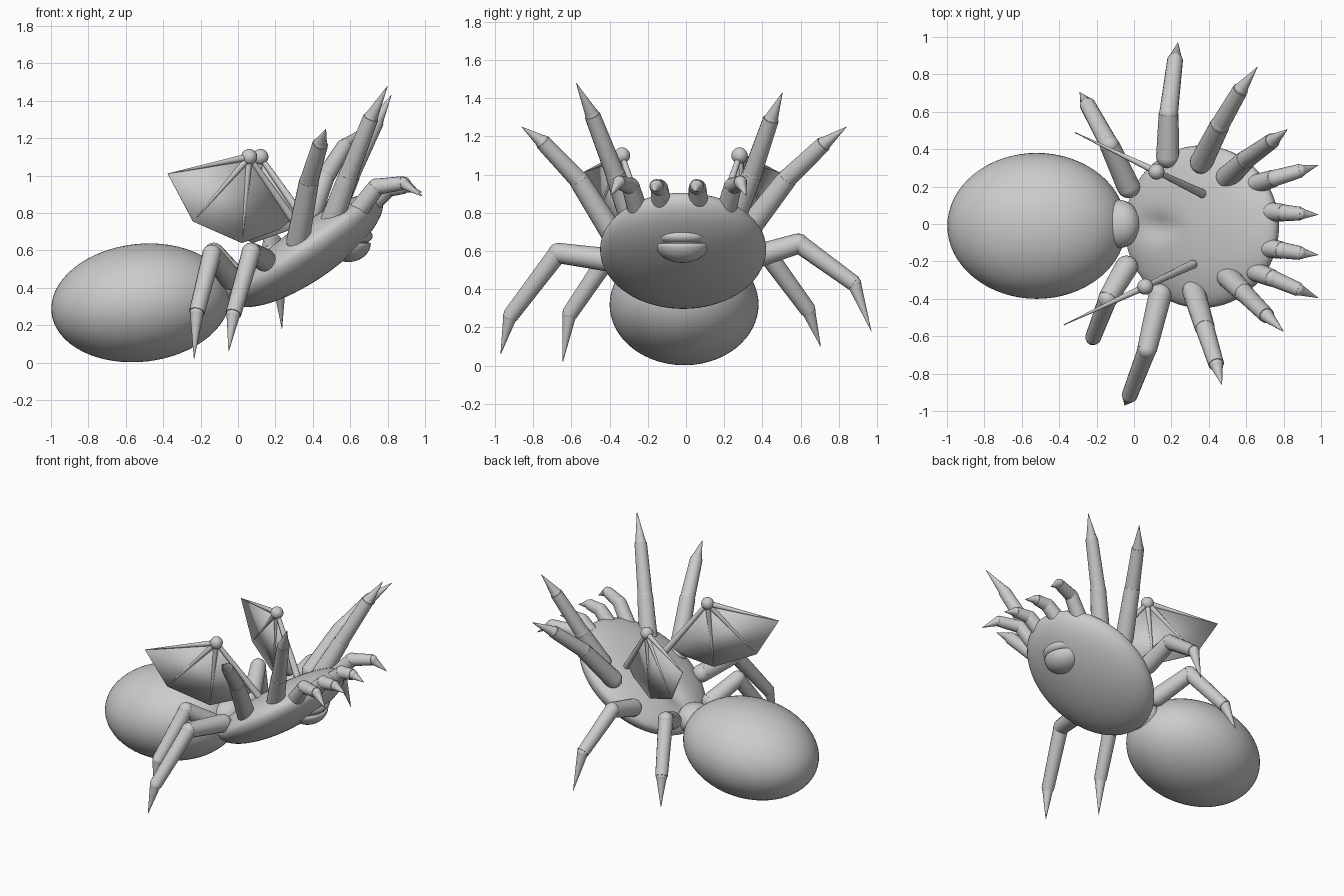
import bpy, bmesh, math
from mathutils import Vector, Matrix

if "Cube" in bpy.data.objects:
    bpy.data.objects.remove(bpy.data.objects["Cube"])

grey = bpy.data.materials.new("plain grey")
grey.diffuse_color = (0.6, 0.6, 0.6, 1)
grey.use_nodes = True
grey.node_tree.nodes["Principled BSDF"].inputs["Base Color"].default_value = grey.diffuse_color


def finish(name, bm, angle=40):
    bmesh.ops.recalc_face_normals(bm, faces=bm.faces)
    me = bpy.data.meshes.new(name)
    bm.to_mesh(me)
    bm.free()
    me.materials.append(grey)
    ob = bpy.data.objects.new(name, me)
    bpy.context.collection.objects.link(ob)
    bpy.ops.object.select_all(action='DESELECT')
    ob.select_set(True)
    bpy.context.view_layer.objects.active = ob
    bpy.ops.object.shade_smooth_by_angle(angle=math.radians(angle))
    return ob


def ball(bm, centre, radii, tilt=0.0, seg=24):
    """Ellipsoid whose +x end is raised by the tilt in degrees."""
    m = (Matrix.Translation(centre) @ Matrix.Rotation(math.radians(-tilt), 4, 'Y')
         @ Matrix.Diagonal((*radii, 1)))
    return bmesh.ops.create_uvsphere(bm, u_segments=seg, v_segments=seg // 2,
                                     radius=1, matrix=m)['verts']


def rod(bm, a, b, r1, r2, seg=16):
    """Tapered rod from a to b."""
    a, b = Vector(a), Vector(b)
    d = b - a
    m = Matrix.Translation((a + b) / 2) @ d.to_track_quat('Z', 'Y').to_matrix().to_4x4()
    bmesh.ops.create_cone(bm, cap_ends=True, segments=seg, radius1=r1, radius2=r2,
                          depth=d.length, matrix=m)


# abdomen
bm = bmesh.new()
ball(bm, (-0.52, -0.01, 0.32), (0.48, 0.39, 0.315), 6.6, 64)
finish("abdomen", bm, 60)

# head shield: tilted disc, flatter above, with a shallow groove on its back
bm = bmesh.new()
verts = ball(bm, (0, 0, 0), (0.49, 0.435, 0.175), 0, 64)
for v in verts:
    if v.co.z > 0:
        v.co.z *= 0.7
        v.co.z -= 0.035 * math.exp(-((v.co.x + 0.22) / 0.13) ** 2 - (v.co.y / 0.07) ** 2)
bm.transform(Matrix.Translation((0.36, -0.015, 0.61))
             @ Matrix.Rotation(math.radians(-34.5), 4, 'Y'))
finish("head_shield", bm, 75)

# waist
bm = bmesh.new()
ball(bm, (-0.08, 0, 0.42), (0.12, 0.13, 0.1), 34)
finish("waist", bm)

# single eye with two lids
bm = bmesh.new()
ball(bm, (0.6, -0.02, 0.635), (0.1, 0.12, 0.085), 0, 32)
finish("eyeball", bm)
bm = bmesh.new()
ball(bm, (0.61, -0.02, 0.677), (0.11, 0.145, 0.052), 0, 32)
finish("upper_lid", bm)
bm = bmesh.new()
verts = ball(bm, (0.59, -0.02, 0.64), (0.12, 0.142, 0.102), 0, 32)
bmesh.ops.delete(bm, geom=[v for v in verts if v.co.z > 0.645], context='VERTS')
lid = finish("lower_lid", bm)
mod = lid.modifiers.new("thickness", 'SOLIDIFY')
mod.thickness = 0.015

# legs: root, knee, ankle, tip
left_legs = [
    [(-0.03, 0.20, 0.47), (-0.13, 0.42, 0.59), (-0.25, 0.64, 0.29), (-0.29, 0.705, 0.10)],
    [(0.18, 0.36, 0.57), (0.185, 0.59, 0.64), (0.22, 0.88, 0.43), (0.235, 0.97, 0.18)],
    [(0.36, 0.33, 0.72), (0.46, 0.53, 0.98), (0.57, 0.72, 1.16), (0.66, 0.84, 1.25)],
    [(0.50, 0.25, 0.77), (0.60, 0.345, 1.0), (0.74, 0.445, 1.29), (0.82, 0.505, 1.43)],
    [(0.61, 0.20, 0.77), (0.75, 0.245, 0.94), (0.89, 0.285, 0.96), (0.985, 0.315, 0.89)],
    [(0.67, 0.07, 0.81), (0.80, 0.06, 0.93), (0.89, 0.055, 0.94), (0.985, 0.05, 0.91)],
]
right_legs = [
    [(-0.04, -0.23, 0.45), (-0.14, -0.40, 0.58), (-0.22, -0.61, 0.27), (-0.235, -0.645, 0.02)],
    [(0.14, -0.38, 0.55), (0.07, -0.67, 0.59), (-0.025, -0.92, 0.26), (-0.05, -0.97, 0.06)],
    [(0.32, -0.36, 0.65), (0.38, -0.56, 0.97), (0.44, -0.75, 1.17), (0.47, -0.86, 1.25)],
    [(0.50, -0.28, 0.75), (0.59, -0.37, 1.0), (0.71, -0.49, 1.31), (0.80, -0.575, 1.48)],
    [(0.61, -0.24, 0.77), (0.74, -0.29, 0.94), (0.88, -0.35, 0.96), (0.985, -0.395, 0.89)],
    [(0.66, -0.12, 0.80), (0.79, -0.14, 0.93), (0.89, -0.155, 0.94), (0.985, -0.165, 0.91)],
]
for side, legs in (("left", left_legs), ("right", right_legs)):
    for i, (root, knee, ankle, tip) in enumerate(legs):
        s = 1.0 if i < 4 else 0.88
        bm = bmesh.new()
        ball(bm, root, [0.062 * s] * 3, 0, 16)
        rod(bm, root, knee, 0.062 * s, 0.053 * s)
        ball(bm, knee, [0.052 * s] * 3, 0, 16)
        rod(bm, knee, ankle, 0.05 * s, 0.042 * s)
        ball(bm, ankle, [0.038 * s] * 3, 0, 16)
        rod(bm, ankle, tip, 0.037 * s, 0.001)
        finish(f"{side}_leg_{i + 1}", bm)

# wings: upright planes hanging from a knuckle, profile given as offsets in x and z
profile = [(-0.435, -0.09), (-0.30, -0.345), (-0.04, -0.46), (0.16, -0.39), (0.23, -0.33)]
for side, hub, slope in (("right", Vector((0.06, -0.335, 1.10)), 0.47),
                         ("left", Vector((0.12, 0.28, 1.10)), -0.48)):
    pts = [hub + Vector((x, x * slope, z)) for x, z in profile]
    bm = bmesh.new()
    bm.faces.new([bm.verts.new(p) for p in [hub] + pts])
    skin = finish(f"{side}_wing_skin", bm)
    mod = skin.modifiers.new("thickness", 'SOLIDIFY')
    mod.thickness = 0.006
    mod.offset = 0

    bm = bmesh.new()
    ball(bm, hub, (0.043, 0.043, 0.043), 0, 20)
    for p in pts[:3]:
        rod(bm, hub, p, 0.02, 0.002, 10)
    rod(bm, hub, pts[4] + (pts[4] - hub) * 0.12, 0.014, 0.024, 12)
    finish(f"{side}_wing_bones", bm)
